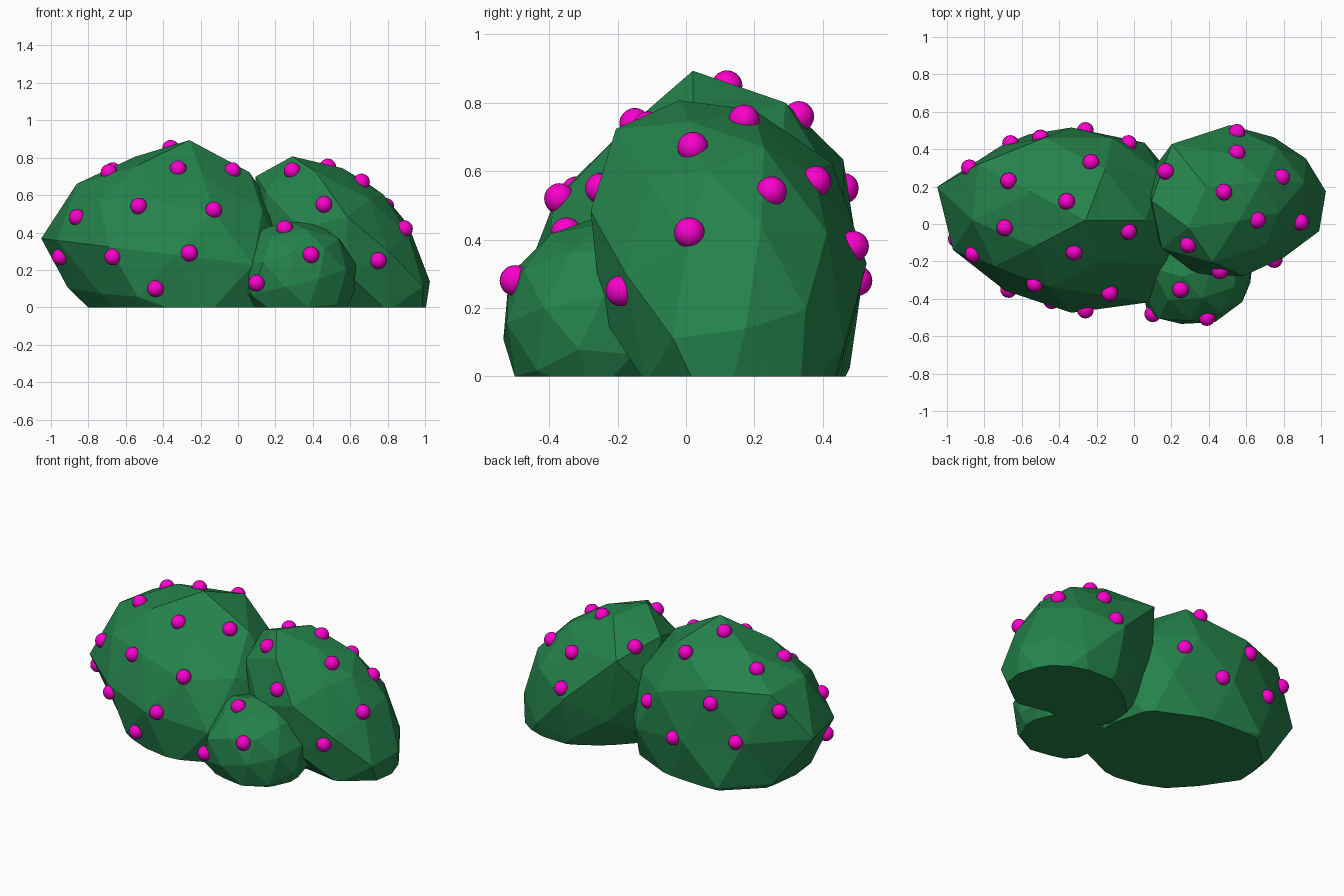
import bpy, bmesh
from math import radians, exp
from mathutils import Vector, Matrix, Euler
from mathutils.bvhtree import BVHTree

if "Cube" in bpy.data.objects:
    bpy.data.objects.remove(bpy.data.objects["Cube"])


def material(name, rgb):
    m = bpy.data.materials.new(name)
    m.diffuse_color = (*rgb, 1)
    m.use_nodes = True
    m.node_tree.nodes["Principled BSDF"].inputs["Base Color"].default_value = m.diffuse_color
    return m


leaf = material("leaf_green", (0.018, 0.225, 0.07))
pink = material("berry_magenta", (0.95, 0.0, 0.6))


def make_object(name, bm, mat, smooth=False):
    bmesh.ops.recalc_face_normals(bm, faces=bm.faces)
    me = bpy.data.meshes.new(name)
    bm.to_mesh(me)
    bm.free()
    me.materials.append(mat)
    for p in me.polygons:
        p.use_smooth = smooth
    ob = bpy.data.objects.new(name, me)
    bpy.context.collection.objects.link(ob)
    return ob


def sculpt(bm, centre, targets, spread=0.33, rounds=15):
    """Push the surface in or out along rays so that it passes the targets."""
    c = Vector(centre)
    for _ in range(rounds):
        tree = BVHTree.FromBMesh(bm)
        pulls = []
        for t in targets:
            d = Vector(t) - c
            hit = tree.ray_cast(c, d.normalized())
            if hit[0]:
                pulls.append((d.normalized(), d.length / hit[3] - 1))
        for v in bm.verts:
            d = v.co - c
            n = d.normalized()
            w = [exp(-(n.angle(p) / spread) ** 2) for p, _ in pulls]
            k = sum(a * p[1] for a, p in zip(w, pulls)) / (sum(w) + 0.4)
            v.co = c + d * (1 + max(-0.1, min(0.1, k)))


def lump(name, centre, radii, tilt, targets):
    """Low-poly ellipsoid, tilted, shaped and cut flat at the ground."""
    bm = bmesh.new()
    mat = (Matrix.Translation(centre)
           @ Euler([radians(a) for a in tilt]).to_matrix().to_4x4()
           @ Matrix.Diagonal((*radii, 1)))
    bmesh.ops.create_icosphere(bm, subdivisions=2, radius=1.02, matrix=mat)
    sculpt(bm, centre, targets)
    bmesh.ops.bisect_plane(bm, geom=bm.verts[:] + bm.edges[:] + bm.faces[:],
                           plane_co=(0, 0, 0), plane_no=(0, 0, 1), clear_inner=True)
    bmesh.ops.holes_fill(bm, edges=[e for e in bm.edges if e.is_boundary], sides=0)
    return make_object(name, bm, leaf)


def berries(name, bush, spots, radius=0.045):
    """Small balls seated on the surface of a lump."""
    bm = bmesh.new()
    for s in spots:
        p = Vector(s)
        ok, near, normal, _ = bush.closest_point_on_mesh(p)
        off = max(-0.015, min(0.02, (p - near).dot(normal)))
        bmesh.ops.create_uvsphere(bm, u_segments=16, v_segments=10, radius=radius,
                                  matrix=Matrix.Translation(near + normal * off))
    return make_object(name, bm, pink, smooth=True)


# berry positions
large_spots = [
    (-0.36, 0.12, 0.85), (-0.69, -0.02, 0.72), (-0.67, 0.23, 0.73),
    (-0.32, -0.15, 0.74), (-0.03, -0.04, 0.73), (-0.53, -0.32, 0.54),
    (-0.13, -0.37, 0.52), (-0.86, -0.16, 0.48), (-0.95, -0.08, 0.27),
    (-0.67, -0.35, 0.27), (-0.26, -0.46, 0.29), (-0.44, -0.41, 0.10),
    (-0.23, 0.33, 0.76), (-0.26, 0.50, 0.28), (-0.50, 0.46, 0.55),
    (-0.66, 0.43, 0.33), (-0.88, 0.30, 0.54), (-0.03, 0.43, 0.43)]
right_spots = [
    (0.29, -0.11, 0.73), (0.46, -0.25, 0.55), (0.66, 0.02, 0.67),
    (0.79, 0.25, 0.54), (0.89, 0.01, 0.42), (0.75, -0.19, 0.25),
    (0.48, 0.17, 0.75), (0.55, 0.38, 0.57), (0.55, 0.49, 0.38),
    (0.17, 0.28, 0.67)]
small_spots = [(0.25, -0.35, 0.42), (0.39, -0.50, 0.28), (0.10, -0.48, 0.13)]

# bush lumps, guided by their berries and a few outline points
large = lump("large_bush", (-0.335, 0.02, 0.28), (0.63, 0.48, 0.56), (0, 7, 0),
             large_spots + [(-0.96, 0.1, 0.5), (0.17, 0, 0.55), (-0.8, 0.03, 0),
                            (-0.64, -0.21, 0), (-0.38, -0.40, 0), (0, -0.38, 0.05),
                            (-0.62, 0.40, 0), (-0.35, 0.46, 0), (0.02, 0.36, 0)])
tall = lump("right_bush", (0.55, 0.11, 0.25), (0.43, 0.365, 0.56), (12, -25, 0),
            right_spots + [(0.40, 0.05, 0.78), (0.14, 0.05, 0.70), (0.95, 0.1, 0.3),
                           (0.93, 0.33, 0.15), (1.0, 0.1, 0), (0.85, -0.09, 0),
                           (0.62, -0.10, 0), (0.62, 0.44, 0), (0.40, 0.36, 0)])
small = lump("small_bush", (0.335, -0.255, 0.155), (0.30, 0.285, 0.305), (0, -15, 20),
             small_spots + [(0.33, -0.53, 0.13), (0.14, -0.28, 0.41)])

# berries on each lump
berries("large_bush_berries", large, large_spots)
berries("right_bush_berries", tall, right_spots)
berries("small_bush_berries", small, small_spots)
